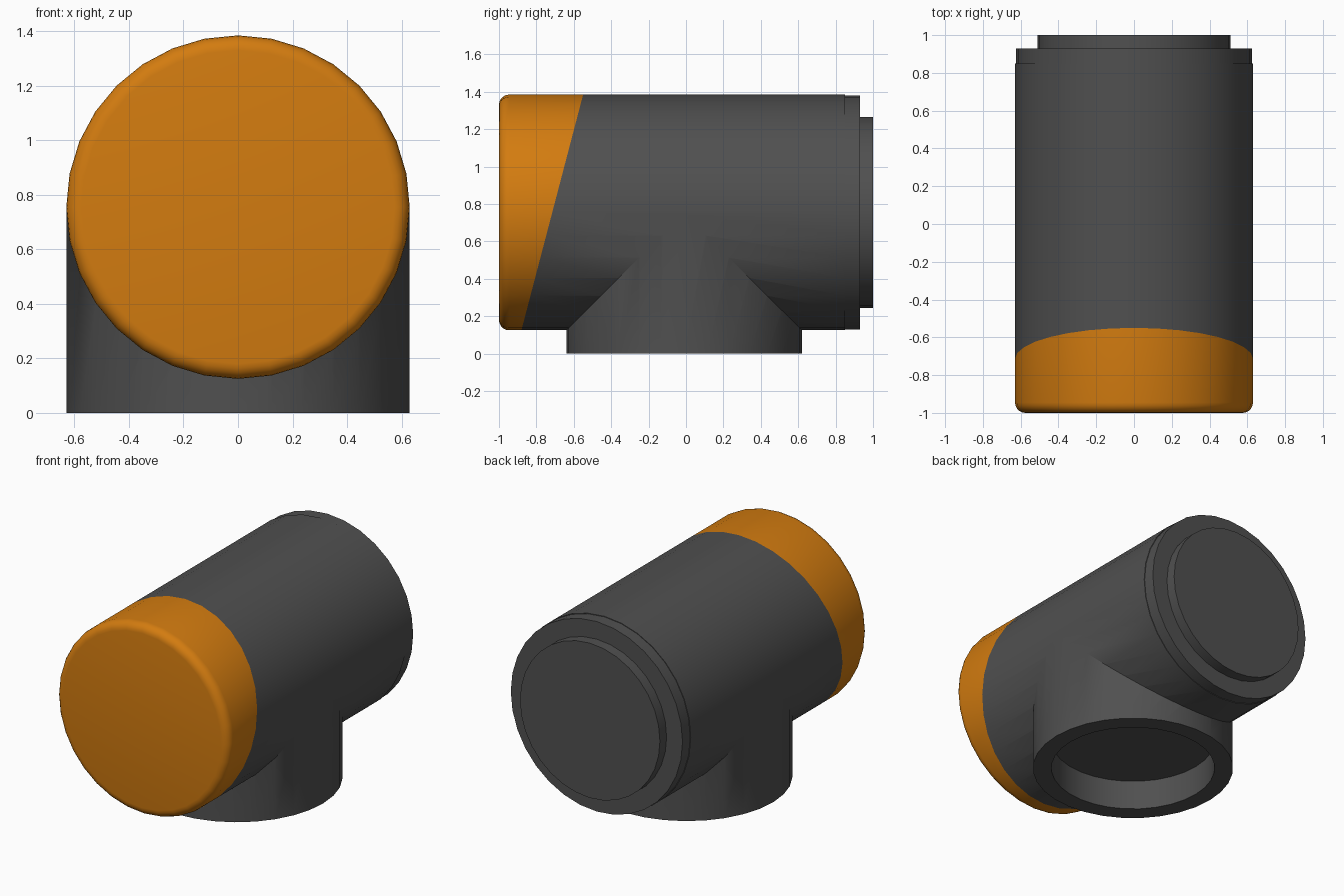
import bpy, bmesh, math
from mathutils import Matrix, Vector

cube = bpy.data.objects.get("Cube")
if cube:
    bpy.data.objects.remove(cube, do_unlink=True)


def material(name, rgb):
    mat = bpy.data.materials.new(name)
    mat.use_nodes = True
    mat.diffuse_color = (*rgb, 1)
    mat.node_tree.nodes["Principled BSDF"].inputs["Base Color"].default_value = (*rgb, 1)
    return mat


GREY = material("dark grey", (0.08, 0.08, 0.08))
ORANGE = material("orange", (0.65, 0.2, 0.005))
SIDES = 32
AXIS_Z = 0.755
R = 0.63


def lathe(name, profile, matrix):
    """Closed solid of revolution from (radius, height) rings."""
    bm = bmesh.new()
    rings = []
    for r, h in profile:
        angles = [math.tau * i / SIDES for i in range(SIDES)]
        rings.append([bm.verts.new((r * math.cos(a), r * math.sin(a), h)) for a in angles])
    for low, high in zip(rings, rings[1:]):
        for i in range(SIDES):
            j = (i + 1) % SIDES
            bm.faces.new((low[i], low[j], high[j], high[i]))
    bm.faces.new(rings[0][::-1])
    bm.faces.new(rings[-1])
    bm.transform(matrix)
    bmesh.ops.recalc_face_normals(bm, faces=bm.faces)
    mesh = bpy.data.meshes.new(name)
    bm.to_mesh(mesh)
    bm.free()
    mesh.materials.append(GREY)
    obj = bpy.data.objects.new(name, mesh)
    bpy.context.collection.objects.link(obj)
    return obj


def activate(obj):
    bpy.ops.object.select_all(action='DESELECT')
    obj.select_set(True)
    bpy.context.view_layer.objects.active = obj


def boolean(obj, other, operation):
    mod = obj.modifiers.new(operation.title(), 'BOOLEAN')
    mod.operation, mod.solver, mod.object = operation, 'EXACT', other
    activate(obj)
    bpy.ops.object.modifier_apply(modifier=mod.name)
    bpy.data.objects.remove(other, do_unlink=True)


# Horizontal barrel with a rounded front rim and a slightly stepped back rim
along_y = Matrix.Translation((0, 0, AXIS_Z)) @ Matrix.Rotation(-math.pi / 2, 4, 'X')
b = 0.055
profile = [(R - b + b * math.sin(t), -1 + b - b * math.cos(t))
           for t in (math.pi / 2 * k / 5 for k in range(6))]
profile += [(R, 0.85), (R - 0.004, 0.85), (R - 0.004, 0.93)]
barrel = lathe("barrel", profile, along_y)

# Vertical stem merged into the barrel, with a round socket underneath
upright = Matrix.Translation((0, -0.01, 0))
boolean(barrel, lathe("stem", [(R - 0.001, 0), (R - 0.001, AXIS_Z)], upright), 'UNION')
boolean(barrel, lathe("socket", [(0.513, -0.1), (0.513, 0.2)], upright), 'DIFFERENCE')

# Slanted cut separating the orange front from the grey body
top, bottom = Vector((0, -0.55, 1.385)), Vector((0, -0.88, 0.125))
normal = Vector((1, 0, 0)).cross(top - bottom).normalized()
if normal.y > 0:
    normal.negate()
mesh = barrel.data
mesh.materials.append(ORANGE)
bm = bmesh.new()
bm.from_mesh(mesh)
bmesh.ops.bisect_plane(bm, geom=bm.verts[:] + bm.edges[:] + bm.faces[:],
                       plane_co=top, plane_no=normal, dist=1e-5)
for f in bm.faces:
    f.material_index = int((f.calc_center_median() - top).dot(normal) > 0)
bm.to_mesh(mesh)
bm.free()

# Raised disc on the back
back_plug = lathe("back_plug", [(0.51, 0.9), (0.51, 1)], along_y)

for obj in (barrel, back_plug):
    activate(obj)
    bpy.ops.object.shade_smooth_by_angle(angle=math.radians(35))
